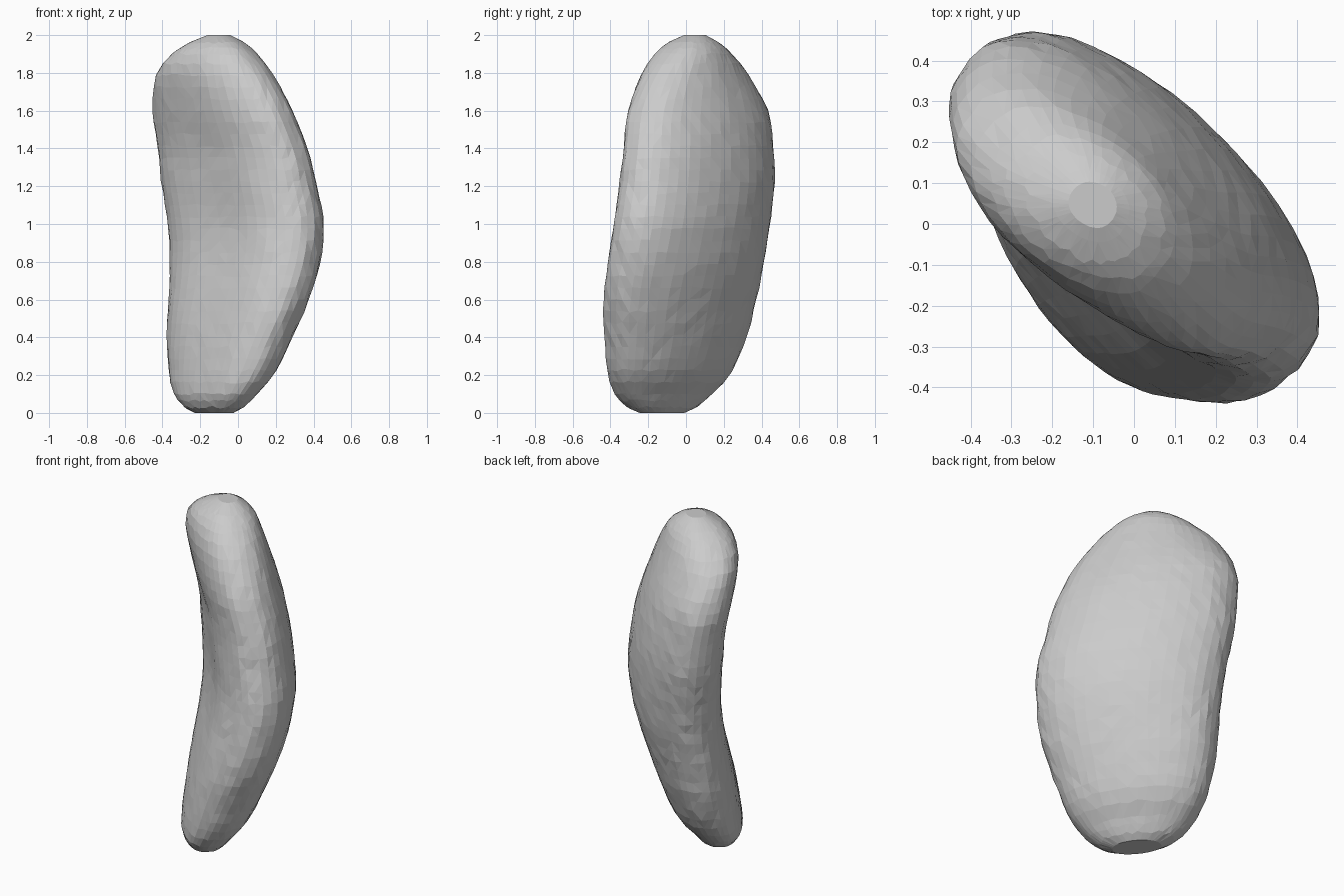
import bpy, bmesh, math, random

if "Cube" in bpy.data.objects:
    bpy.data.objects.remove(bpy.data.objects["Cube"])
random.seed(4)

# Stations up the body: height, centre across, centre in depth, half width, half depth, twist
# ("across" and "depth" are the body's own axes, turned about 45 degrees about z)
STATIONS = [
    (0.00, 0.000, -0.180, 0.135, 0.070, 8),
    (0.03, 0.000, -0.182, 0.210, 0.105, 8),
    (0.10, 0.000, -0.172, 0.295, 0.142, 8),
    (0.20, 0.000, -0.130, 0.370, 0.178, 8),
    (0.40, 0.007, -0.075, 0.440, 0.207, 6),
    (0.60, 0.026, -0.025, 0.484, 0.223, 4),
    (0.80, 0.026, 0.022, 0.507, 0.230, 2),
    (1.00, 0.008, 0.046, 0.518, 0.230, 0),
    (1.20, -0.035, 0.042, 0.516, 0.228, 0),
    (1.40, -0.067, 0.025, 0.498, 0.219, 0),
    (1.60, -0.102, -0.016, 0.460, 0.212, 0),
    (1.80, -0.120, -0.060, 0.350, 0.190, -5),
    (1.90, -0.113, -0.064, 0.245, 0.162, -9),
    (1.96, -0.106, -0.055, 0.155, 0.115, -10),
    (2.00, -0.104, -0.040, 0.060, 0.050, -10),
]
SIDES = 44
HEIGHTS = [0, 0.03, 0.065] + [0.1 + i * 0.0625 for i in range(29)] + [1.9, 1.93, 1.96, 1.985, 2.0]


def station(z):
    """Smooth (Hermite) interpolation between stations."""
    n = len(STATIONS)
    i = max([0] + [k for k in range(n - 1) if STATIONS[k][0] <= z + 1e-6])
    p, q = STATIONS[i], STATIONS[i + 1]
    o, r = STATIONS[max(i - 1, 0)], STATIONS[min(i + 2, n - 1)]
    h = q[0] - p[0]
    t = (z - p[0]) / h
    out = []
    for k in range(1, 6):
        m0 = (q[k] - o[k]) / (q[0] - o[0]) * h
        m1 = (r[k] - p[k]) / (r[0] - p[0]) * h
        out.append((2*t**3 - 3*t*t + 1) * p[k] + (t**3 - 2*t*t + t) * m0
                   + (3*t*t - 2*t**3) * q[k] + (t**3 - t*t) * m1)
    return out


def section_point(z, ang, amount):
    """Oval section, full at the back right, slightly hollow at the front left."""
    cw, cn, a, b, twist = station(z)
    u, s = math.cos(ang), math.sin(ang)
    if s < 0:
        dent = 0.16 * math.exp(-(u / 0.45) ** 2) * math.exp(-((z - 0.95) / 0.6) ** 2)
        s = -abs(s) ** 0.85 * (1 - dent)
    else:
        s = s ** 0.88 * 1.11
    k = 1 + random.uniform(-amount, amount)
    lw, ld = a * u * k, b * s * k
    # the wide axis turns clockwise (steeper towards the front) with positive twist
    c, v = math.cos(math.radians(twist)), math.sin(math.radians(twist))
    w, d = cw + lw * c + ld * v, cn - lw * v + ld * c
    return ((w + d) / math.sqrt(2), (d - w) / math.sqrt(2), z)


# Curved body, lofted ring by ring with slightly uneven facets
bm = bmesh.new()
rings = []
for z in HEIGHTS:
    end = z < 0.01 or z > 1.98
    ring = []
    for j in range(SIDES):
        zz = z if end else z + random.uniform(-0.007, 0.007)
        ring.append(bm.verts.new(section_point(zz, 2 * math.pi * j / SIDES, 0.008)))
    rings.append(ring)
for lo, hi in zip(rings, rings[1:]):
    for j in range(SIDES):
        k = (j + 1) % SIDES
        bm.faces.new((lo[j], lo[k], hi[k], hi[j]))
bm.faces.new(rings[0][::-1])
bm.faces.new(rings[-1])
bmesh.ops.triangulate(bm, faces=bm.faces[:])
bmesh.ops.recalc_face_normals(bm, faces=bm.faces[:])

mesh = bpy.data.meshes.new("curved_body")
bm.to_mesh(mesh)
bm.free()
body = bpy.data.objects.new("curved_body", mesh)
bpy.context.collection.objects.link(body)
